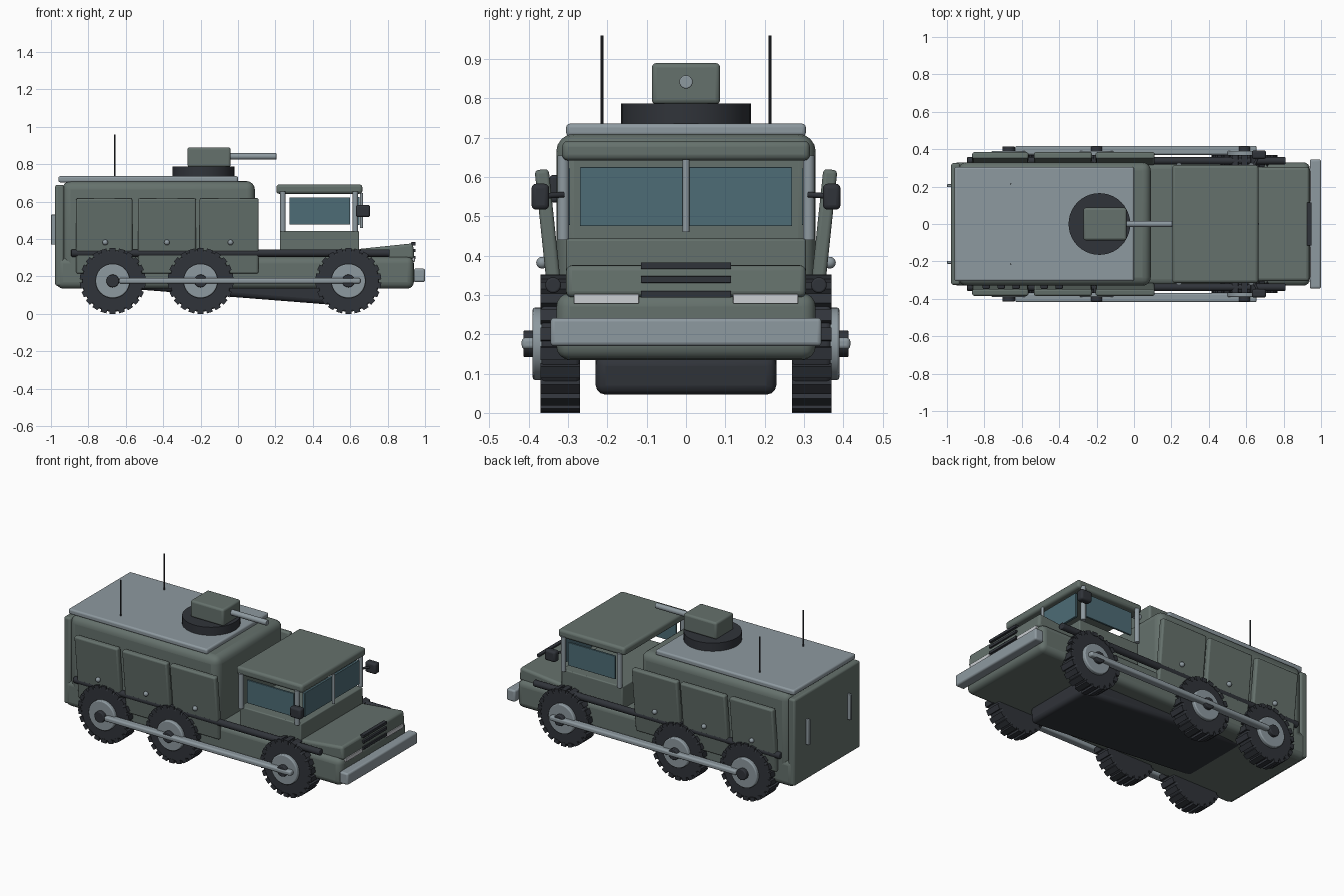
import bpy, math
from mathutils import Vector

if "Cube" in bpy.data.objects:
    bpy.data.objects.remove(bpy.data.objects["Cube"])


def material(name, r, g, b):
    m = bpy.data.materials.new(name)
    m.diffuse_color = (r, g, b, 1)
    m.use_nodes = True
    m.node_tree.nodes["Principled BSDF"].inputs["Base Color"].default_value = m.diffuse_color
    return m


GREEN = material("drab_green", 0.13, 0.165, 0.15)
GREY = material("steel_grey", 0.27, 0.32, 0.35)
DARK = material("dark_rubber", 0.03, 0.034, 0.042)
GLASS = material("teal_glass", 0.075, 0.15, 0.18)
LIGHT = material("lamp", 0.6, 0.62, 0.65)


def finish(ob, name, mat, bevel=0, segs=3):
    ob.name = name
    ob.data.materials.append(mat)
    if bevel:
        m = ob.modifiers.new("bevel", 'BEVEL')
        m.width, m.segments, m.limit_method = bevel, segs, 'ANGLE'
    bpy.ops.object.shade_smooth_by_angle(angle=math.radians(35))
    return ob


def box(name, mat, x, y, z, bevel=0.006, rot=(0, 0, 0), segs=3):
    """Box from (min, max) pairs, rotated about its own centre."""
    bpy.ops.mesh.primitive_cube_add(size=1, location=[sum(p) / 2 for p in (x, y, z)])
    ob = bpy.context.object
    ob.scale = [p[1] - p[0] for p in (x, y, z)]
    bpy.ops.object.transform_apply(location=False, rotation=False, scale=True)
    ob.rotation_euler = rot
    return finish(ob, name, mat, bevel, segs)


def rod(name, mat, a, b, r, bevel=0, sides=24):
    a, b = Vector(a), Vector(b)
    bpy.ops.mesh.primitive_cylinder_add(vertices=sides, radius=r, depth=(b - a).length,
                                        location=(a + b) / 2)
    ob = bpy.context.object
    ob.rotation_euler = (b - a).to_track_quat('Z', 'Y').to_euler()
    return finish(ob, name, mat, bevel)


def span(s, a, b):
    return tuple(sorted((s * a, s * b)))


# Hull, rear body and belly
box("lower_hull", GREEN, (-0.97, 0.94), (-0.33, 0.33), (0.135, 0.305), 0.035, segs=4)
box("rear_body", GREEN, (-0.94, 0.09), (-0.33, 0.33), (0.22, 0.71), 0.045, segs=4)
box("rear_door", GREEN, (-0.978, -0.93), (-0.325, 0.325), (0.15, 0.69), 0.012)
box("belly_plate", DARK, (-0.6, 0.56), (-0.23, 0.23), (0.09, 0.19), 0.025,
    (0, math.radians(4.5), 0))
box("roof_plate", GREY, (-0.96, 0.0), (-0.305, 0.305), (0.703, 0.736), 0.01)

# Turret
rod("turret_ring", DARK, (-0.185, 0, 0.735), (-0.185, 0, 0.787), 0.165, sides=40)
box("turret_head", GREEN, (-0.27, -0.04), (-0.087, 0.087), (0.785, 0.89), 0.012)
rod("gun_barrel", GREY, (-0.05, 0, 0.842), (0.205, 0, 0.842), 0.017, 0.003)

# Cab
box("cab_base", GREEN, (0.225, 0.648), (-0.305, 0.305), (0.28, 0.443), 0.006)
box("cab_roof", GREEN, (0.205, 0.665), (-0.315, 0.315), (0.642, 0.692), 0.015)
box("windscreen", GLASS, (0.635, 0.65), (-0.27, 0.27), (0.475, 0.625), 0.002)
rod("windscreen_post", GREY, (0.66, 0, 0.46), (0.66, 0, 0.645), 0.009)

# Bonnet, grille and bumper
box("bonnet", GREEN, (0.645, 0.94), (-0.305, 0.305), (0.28, 0.362), 0.015,
    (0, math.radians(-6), 0))
for z in (0.302, 0.34, 0.375):
    box("grille_slat", DARK, (0.925, 0.95), (-0.115, 0.115), (z - 0.009, z + 0.008), 0.002)
box("front_bumper", GREY, (0.94, 1.0), (-0.345, 0.345), (0.17, 0.242), 0.01)

# Small canisters behind the panels on one side only
for x in (-0.79, -0.71, -0.63, -0.48, -0.40):
    box("canister", DARK, (x - 0.02, x + 0.02), (-0.347, -0.32), (0.535, 0.605), 0.008)


def wheel(x, s):
    z, r = 0.176, 0.176
    rod("tyre", DARK, (x, s * 0.27, z), (x, s * 0.368, z), 0.164, 0.01, 40)
    rod("wheel_rim", GREY, (x, s * 0.33, z), (x, s * 0.39, z), 0.092, 0.006, 32)
    rod("hub_cap", DARK, (x, s * 0.37, z), (x, s * 0.414, z), 0.034, 0.005)
    # Tread lugs around the tyre
    n = 22
    for i in range(n):
        a = 2 * math.pi * i / n
        c = (x + (r - 0.012) * math.sin(a), s * 0.32, z - (r - 0.012) * math.cos(a))
        box("tread_lug", DARK, (c[0] - 0.016, c[0] + 0.016), (c[1] - 0.05, c[1] + 0.05),
            (c[2] - 0.012, c[2] + 0.012), 0, (0, -a, 0))


for s in (-1, 1):
    # Wheels and the bar linking them
    for x in (-0.67, -0.20, 0.59):
        wheel(x, s)
    box("wheel_link_bar", GREY, (-0.635, 0.655), span(s, 0.37, 0.418), (0.162, 0.192), 0.01)
    # Leaning armour panels with latch knobs
    for x0, x1, kx in ((-0.865, -0.565, -0.71), (-0.535, -0.225, -0.38), (-0.205, 0.11, -0.04)):
        box("side_panel", GREEN, (x0, x1), span(s, 0.328, 0.364), (0.215, 0.62), 0.01,
            (-s * 0.105, 0, 0))
        bpy.ops.mesh.primitive_uv_sphere_add(segments=16, ring_count=8, radius=0.015,
                                             location=(kx, s * 0.366, 0.382))
        finish(bpy.context.object, "panel_latch", GREY)
    rod("side_pipe", DARK, (-0.892, s * 0.338, 0.325), (0.81, s * 0.338, 0.325), 0.02, 0.005)
    # Cab sides
    for x in (0.24, 0.627):
        rod("cab_pillar", GREY, (x, s * 0.312, 0.44), (x, s * 0.312, 0.655), 0.015)
    box("side_window", GLASS, (0.275, 0.6), span(s, 0.295, 0.307), (0.478, 0.622), 0.002)
    rod("mirror_arm", DARK, (0.64, s * 0.312, 0.555), (0.665, s * 0.36, 0.552), 0.007)
    box("wing_mirror", DARK, (0.63, 0.706), span(s, 0.348, 0.393), (0.517, 0.583), 0.012)
    # Lamps, rear handles and aerials
    box("headlamp", LIGHT, (0.925, 0.945), span(s, 0.12, 0.285), (0.278, 0.302), 0.002)
    box("rear_handle", GREY, (-1.0, -0.97), span(s, 0.197, 0.213), (0.37, 0.53), 0.004)
    rod("aerial", DARK, (-0.66, s * 0.214, 0.73), (-0.66, s * 0.214, 0.96), 0.004, sides=10)
